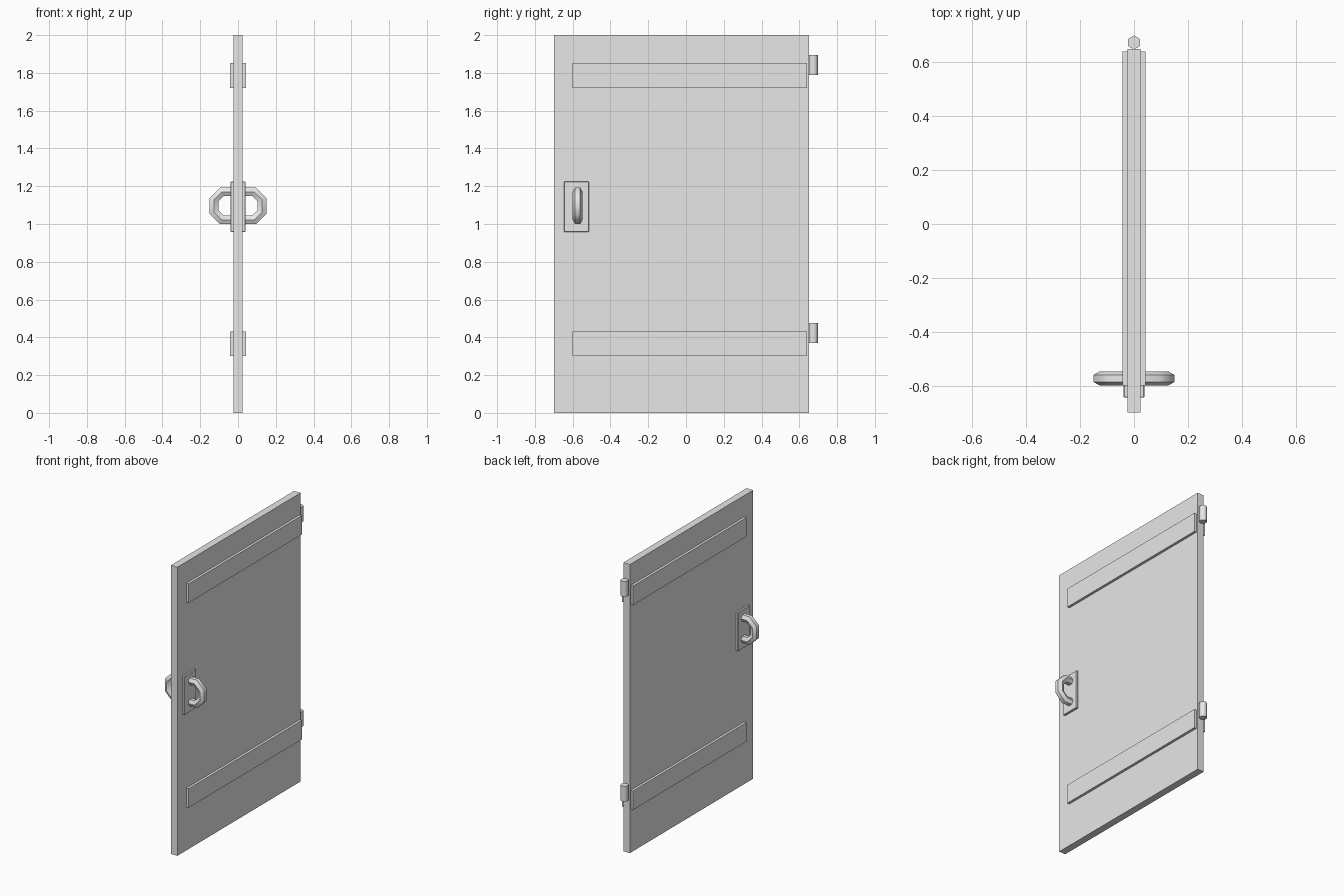
import bpy, bmesh, math

cube = bpy.data.objects.get("Cube")
if cube:
    bpy.data.objects.remove(cube, do_unlink=True)

# One plain grey for everything
grey = bpy.data.materials.new("light grey")
grey.use_nodes = True
grey.diffuse_color = (0.8, 0.8, 0.8, 1)
grey.node_tree.nodes["Principled BSDF"].inputs["Base Color"].default_value = (0.8, 0.8, 0.8, 1)


def finish(name, bm, smooth_angle=None):
    bmesh.ops.recalc_face_normals(bm, faces=bm.faces)
    mesh = bpy.data.meshes.new(name)
    bm.to_mesh(mesh)
    bm.free()
    mesh.materials.append(grey)
    obj = bpy.data.objects.new(name, mesh)
    bpy.context.collection.objects.link(obj)
    if smooth_angle:
        bpy.ops.object.select_all(action='DESELECT')
        obj.select_set(True)
        bpy.context.view_layer.objects.active = obj
        bpy.ops.object.shade_smooth_by_angle(angle=math.radians(smooth_angle))
    return obj


def box(name, half_x, y0, y1, z0, z1, bevel=0):
    bm = bmesh.new()
    bmesh.ops.create_cube(bm, size=1)
    for v in bm.verts:
        v.co = (v.co.x * 2 * half_x,
                y0 + (v.co.y + 0.5) * (y1 - y0),
                z0 + (v.co.z + 0.5) * (z1 - z0))
    if bevel:
        bmesh.ops.bevel(bm, geom=bm.edges[:], offset=bevel, segments=1, affect='EDGES')
    return finish(name, bm)


def hinge(name, z0, z1):
    # Hexagonal barrel with a corner pointing away from the door
    bm = bmesh.new()
    bmesh.ops.create_cone(bm, cap_ends=True, segments=6, radius1=0.026,
                          radius2=0.026, depth=z1 - z0)
    turn = 0 if max(v.co.y for v in bm.verts) > 0.0255 else math.pi / 6
    c, s = math.cos(turn), math.sin(turn)
    for v in bm.verts:
        x, y, z = v.co
        v.co = (c * x - s * y, s * x + c * y + 0.674, z + (z0 + z1) / 2)
    return finish(name, bm, 65)


def handle_ring(name, y, z, radius):
    # Hexagonal section swept with mitred corners around a long octagon
    bm = bmesh.new()
    loops = []
    miter = math.tan(math.pi / 8)
    for k in range(6):
        a = math.pi / 2 + k * math.pi / 3
        d, dy = radius * math.cos(a), radius * math.sin(a)
        flat = (0.0855 + miter * d, 0.074 + d)
        side = (0.127 + d, 0.033 + miter * d)
        quarter = [side, flat]
        path = []
        for sx, sz in ((1, 1), (-1, 1), (-1, -1), (1, -1)):
            pair = quarter if sx * sz > 0 else quarter[::-1]
            path += [(sx * px, sz * pz) for px, pz in pair]
        loops.append([bm.verts.new((px, y + dy, z + pz)) for px, pz in path])
    for k in range(6):
        a, b = loops[k], loops[(k + 1) % 6]
        for i in range(8):
            j = (i + 1) % 8
            bm.faces.new((a[i], a[j], b[j], b[i]))
    return finish(name, bm, 50)


# Door slab
box("door_panel", 0.025, -0.70, 0.65, 0, 2)

# Straps run across both faces, each with a hinge barrel on the back edge
for level, z in (("lower", 0.30), ("upper", 1.72)):
    box(level + "_strap", 0.0425, -0.60, 0.64, z, z + 0.132)
    hinge(level + "_hinge", z + 0.07, z + 0.176)

# Handle plates and the pull handles on both faces
box("handle_plate", 0.039, -0.645, -0.514, 0.957, 1.225, bevel=0.003)
handle_ring("pull_handle", -0.5735, 1.096, 0.0265)
